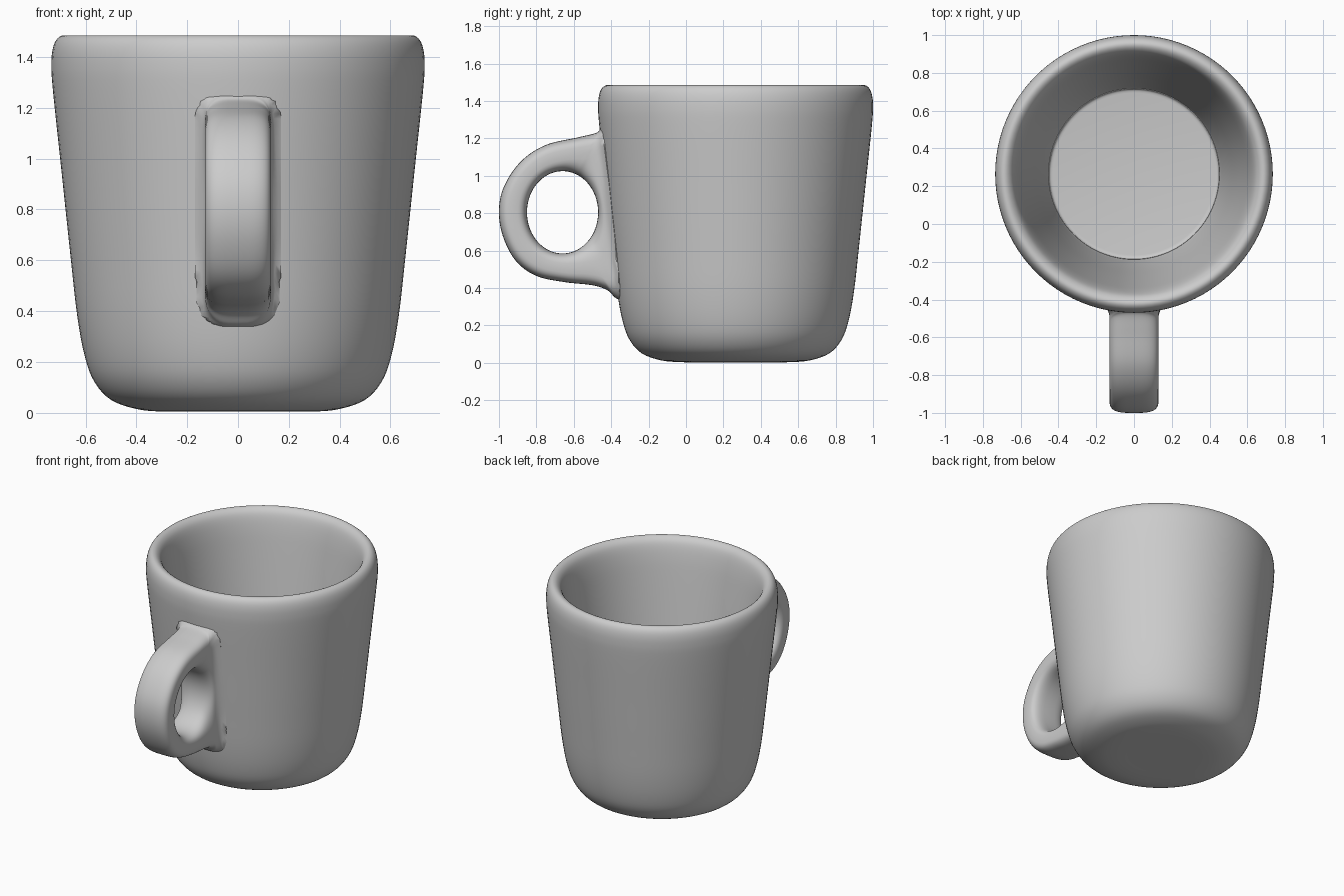
import bpy, bmesh, math
from mathutils import Vector

if "Cube" in bpy.data.objects:
    bpy.data.objects.remove(bpy.data.objects["Cube"])

AXIS_Y = 0.265   # centre of the cup body


def smooth_curve(pts, steps, closed=False):
    """Catmull-Rom interpolation through 2D points."""
    n, out = len(pts), []
    pick = (lambda i: Vector(pts[i % n])) if closed else (lambda i: Vector(pts[max(0, min(n - 1, i))]))
    for i in range(n if closed else n - 1):
        a, b, c, d = (pick(i + k) for k in (-1, 0, 1, 2))
        for s in range(steps):
            t = s / steps
            out.append(0.5 * (2 * b + (c - a) * t + (2 * a - 5 * b + 4 * c - d) * t ** 2
                              + (3 * b - a - 3 * c + d) * t ** 3))
    if not closed:
        out.append(Vector(pts[-1]))
    return out


def loft(name, rings, wrap, caps=False):
    """Skin a sequence of closed rings of points."""
    bm = bmesh.new()
    rows = [[bm.verts.new(p) for p in ring] for ring in rings]
    n = len(rows[0])
    for i in range(len(rows) if wrap else len(rows) - 1):
        a, b = rows[i], rows[(i + 1) % len(rows)]
        for j in range(n):
            k = (j + 1) % n
            bm.faces.new((a[j], a[k], b[k], b[j]))
    if caps:
        bm.faces.new(rows[0])
        bm.faces.new(rows[-1])
    bmesh.ops.recalc_face_normals(bm, faces=bm.faces)
    me = bpy.data.meshes.new(name)
    bm.to_mesh(me)
    bm.free()
    ob = bpy.data.objects.new(name, me)
    bpy.context.collection.objects.link(ob)
    bpy.ops.object.select_all(action='DESELECT')
    ob.select_set(True)
    bpy.context.view_layer.objects.active = ob
    bpy.ops.object.shade_smooth_by_angle(angle=math.radians(60))
    return ob


# Cup body: underside, outer wall, rolled rim, tapering inner wall, flat floor
profile = [(0.20, 0.004), (0.30, 0.004), (0.40, 0.014), (0.50, 0.05), (0.565, 0.12), (0.603, 0.22),
           (0.633, 0.38), (0.66, 0.62), (0.695, 0.95), (0.729, 1.27), (0.735, 1.37),
           (0.73, 1.43), (0.715, 1.468), (0.69, 1.485), (0.662, 1.475), (0.638, 1.44),
           (0.617, 1.36), (0.595, 1.22), (0.545, 0.85), (0.50, 0.5), (0.46, 0.24),
           (0.45, 0.212), (0.442, 0.203), (0.43, 0.20)]
SEG = 96
rings = [[(r * math.cos(math.tau * j / SEG), AXIS_Y + r * math.sin(math.tau * j / SEG), z)
          for j in range(SEG)]
         for r, z in smooth_curve(profile, 4)]
loft("cup_body", rings, wrap=False, caps=True)

# Handle: side outline (y, z) around an oval hole; its back edge is buried in the cup wall
outline = [(-0.41, 1.27), (-0.455, 1.25), (-0.485, 1.228), (-0.58, 1.205), (-0.75, 1.165),
           (-0.88, 1.08), (-0.97, 0.95), (-1.0, 0.82), (-0.98, 0.68), (-0.91, 0.545),
           (-0.80, 0.465), (-0.65, 0.432), (-0.5, 0.415), (-0.42, 0.388), (-0.373, 0.345),
           (-0.33, 0.35), (-0.34, 0.55), (-0.37, 0.8), (-0.39, 1.05)]
HOLE = Vector((-0.66, 0.805))
FILLET = 0.045


def soft(v):
    return math.copysign(abs(v) ** 0.6, v)   # rounded-rectangle section


path = smooth_curve(outline, 6, closed=True)
rings = []
for i, outer in enumerate(path):
    d = outer - HOLE
    own = math.atan2(d.y / 0.22, d.x / 0.19)
    even = math.radians(55) + math.tau * i / len(path)
    own += math.tau * round((even - own) / math.tau)
    ang = (own + even) / 2
    inner = HOLE + Vector((0.19 * math.cos(ang), 0.22 * math.sin(ang)))
    ring = []
    for j in range(40):
        a = math.tau * j / 40
        p = outer.lerp(inner, 0.5 - 0.5 * soft(math.cos(a)))
        x = 0.13 * soft(math.sin(a))
        # quarter-round flare where the handle meets the wall, corners eased
        gap = math.hypot(x, p.x - AXIS_Y) - (0.622 + 0.105 * (p.y - 0.27))
        g = FILLET - max(0.0, min(FILLET, gap))
        x *= 1 + (FILLET - math.sqrt(FILLET ** 2 - g ** 2)) / 0.13
        end = max(0.0, min(1.0, (abs(p.y - 0.8) - 0.36) / 0.1))
        x *= math.sqrt(1 - 0.4 * end ** 2)
        ring.append((x, p.x, p.y))
    rings.append(ring)
loft("handle", rings, wrap=True)
